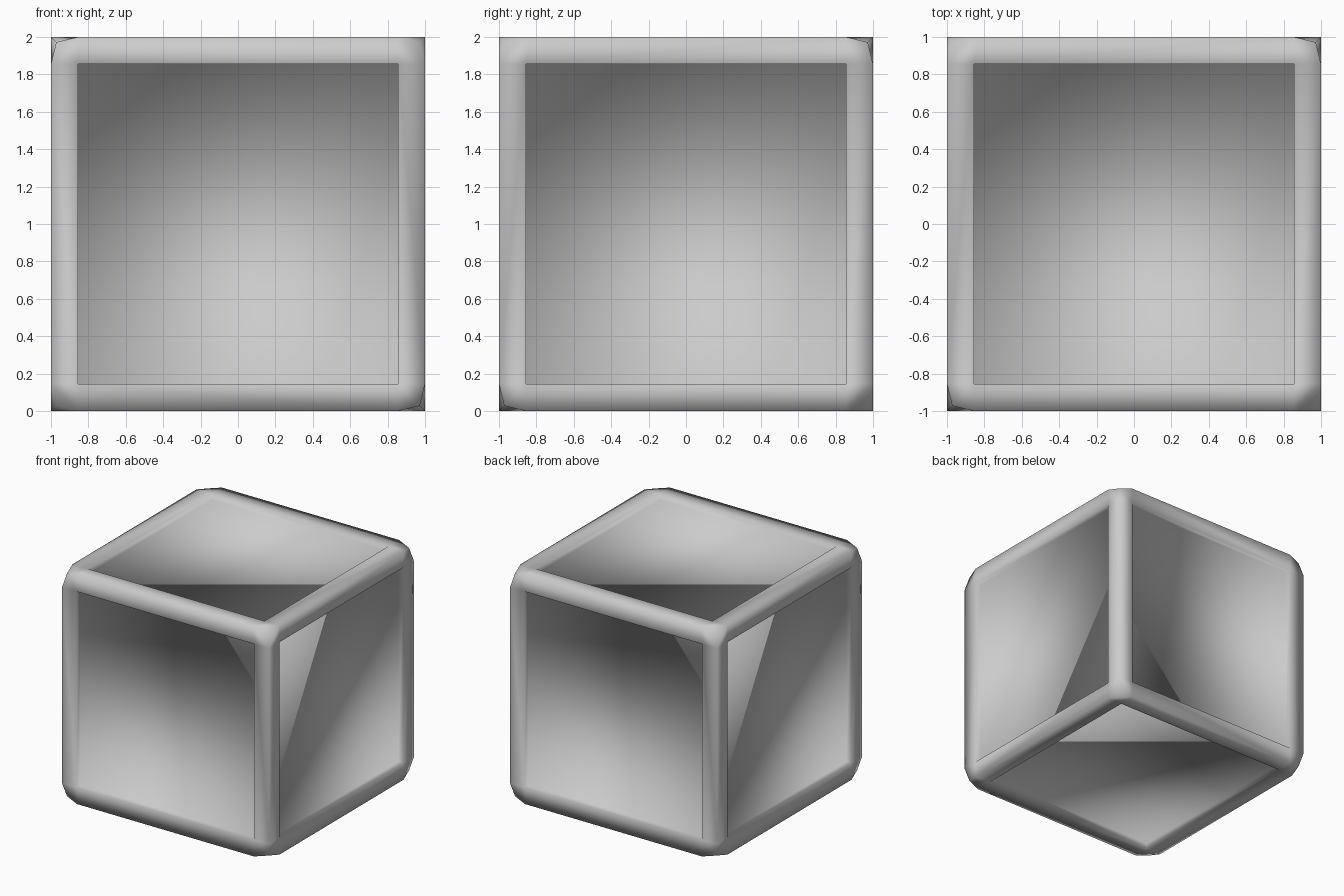
import bpy, bmesh
from mathutils import Vector

if "Cube" in bpy.data.objects:
    bpy.data.objects.remove(bpy.data.objects["Cube"])

B = 0.855      # half-width of each square opening
CORNER = 0.972 # pulled-in position of the cube corners
DEPTH = 0.05   # recess of the panels

bm = bmesh.new()
steps = (-1, -B, B, 1)


def place(axis, side, u, v):
    p = [0, 0, 0]
    p[axis] = side
    p[(axis + 1) % 3], p[(axis + 2) % 3] = u, v
    if all(abs(c) == 1 for c in p):
        p = [c * CORNER for c in p]
    return Vector((p[0], p[1], p[2] + 1))


# Six sides, each a 3 x 3 grid whose centre quad becomes the panel
panels = []
for axis in range(3):
    for side in (-1, 1):
        for i in range(3):
            for j in range(3):
                u0, u1, v0, v1 = steps[i], steps[i + 1], steps[j], steps[j + 1]
                quad = [(u0, v0), (u1, v0), (u1, v1), (u0, v1)]
                if side < 0:
                    quad.reverse()
                f = bm.faces.new([bm.verts.new(place(axis, side, *q)) for q in quad])
                if i == j == 1:
                    panels.append((f, axis, side))

bmesh.ops.remove_doubles(bm, verts=bm.verts[:], dist=0.0005)

# Recess each panel, leaving a lip around it
for f, axis, side in panels:
    inner = bmesh.ops.extrude_discrete_faces(bm, faces=[f])["faces"][0]
    for v in inner.verts:
        v.co[axis] -= side * DEPTH

bmesh.ops.recalc_face_normals(bm, faces=bm.faces[:])
for f in bm.faces:
    f.smooth = True

mesh = bpy.data.meshes.new("framed_cube")
bm.to_mesh(mesh)
bm.free()
cube = bpy.data.objects.new("framed_cube", mesh)
bpy.context.collection.objects.link(cube)
